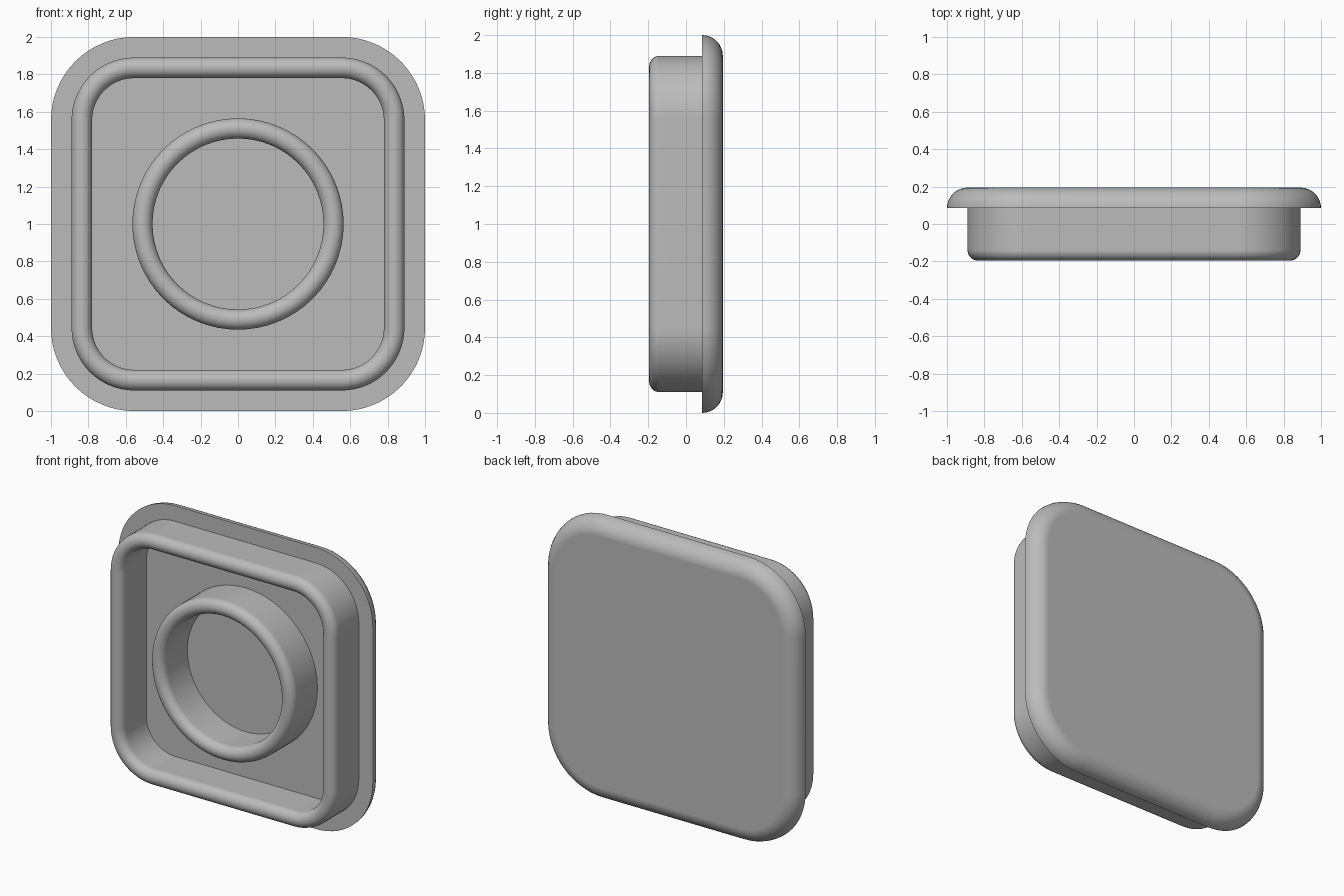
import bpy, bmesh
from math import sin, cos, pi, radians

cube = bpy.data.objects.get("Cube")
if cube:
    bpy.data.objects.remove(cube, do_unlink=True)

grey = bpy.data.materials.new("plain grey")
grey.use_nodes = True
colour = (0.5, 0.5, 0.5, 1)
grey.diffuse_color = colour
grey.node_tree.nodes["Principled BSDF"].inputs["Base Color"].default_value = colour

CENTRE_Z = 1.0
CORNER = 0.555              # centre of the corner arcs, from the middle
FACE, BACK, FRONT = 0.085, 0.195, -0.195
STEPS = 16                  # segments per corner


def arc(r, y, size, start, end, n=8):
    """Profile points (radius, y) along a circular arc."""
    angles = [start + (end - start) * i / n for i in range(n + 1)]
    return [(r + size * cos(a), y + size * sin(a)) for a in angles]


def sweep(name, profile, corner, closed):
    """Sweep a profile round a rounded square, or a circle if corner is 0."""
    bm = bmesh.new()
    loops = []
    for r, y in profile:
        loop = []
        for q, (sx, sz) in enumerate([(1, 1), (-1, 1), (-1, -1), (1, -1)]):
            for i in range(STEPS + 1):
                a = (q + i / STEPS) * pi / 2
                loop.append(bm.verts.new((sx * corner + r * cos(a), y,
                                          CENTRE_Z + sz * corner + r * sin(a))))
        loops.append(loop)
    pairs = list(zip(loops, loops[1:]))
    if closed:
        pairs.append((loops[-1], loops[0]))
    else:
        bm.faces.new(loops[0])
        bm.faces.new(loops[-1])
    for a, b in pairs:
        for i in range(len(a)):
            j = (i + 1) % len(a)
            bm.faces.new((a[i], a[j], b[j], b[i]))
    bmesh.ops.remove_doubles(bm, verts=bm.verts, dist=1e-5)
    bmesh.ops.recalc_face_normals(bm, faces=bm.faces)
    mesh = bpy.data.meshes.new(name)
    bm.to_mesh(mesh)
    bm.free()
    mesh.materials.append(grey)
    obj = bpy.data.objects.new(name, mesh)
    bpy.context.collection.objects.link(obj)
    bpy.ops.object.select_all(action="DESELECT")
    obj.select_set(True)
    bpy.context.view_layer.objects.active = obj
    bpy.ops.object.shade_smooth_by_angle(angle=radians(35))
    weighted = obj.modifiers.new("flat face normals", "WEIGHTED_NORMAL")
    weighted.keep_sharp = True
    return obj


def wall(name, outer, inner, corner):
    """Upright wall with a fully rounded rim, sunk a little into the plate."""
    half = (outer - inner) / 2
    rim = arc(inner + half, FRONT + half, half, 0, -pi, 16)
    root = FACE + 0.02
    sweep(name, [(outer, root)] + rim + [(inner, root)], corner, True)


# Cover plate with a rounded back edge
edge = BACK - FACE
sweep("cover_plate", arc(1 - CORNER - edge, FACE, edge, 0, pi / 2), CORNER, False)

# Square skirt and round socket on the front
wall("square_skirt", 0.89 - CORNER, 0.78 - CORNER, CORNER)
wall("round_socket", 0.565, 0.457, 0)
